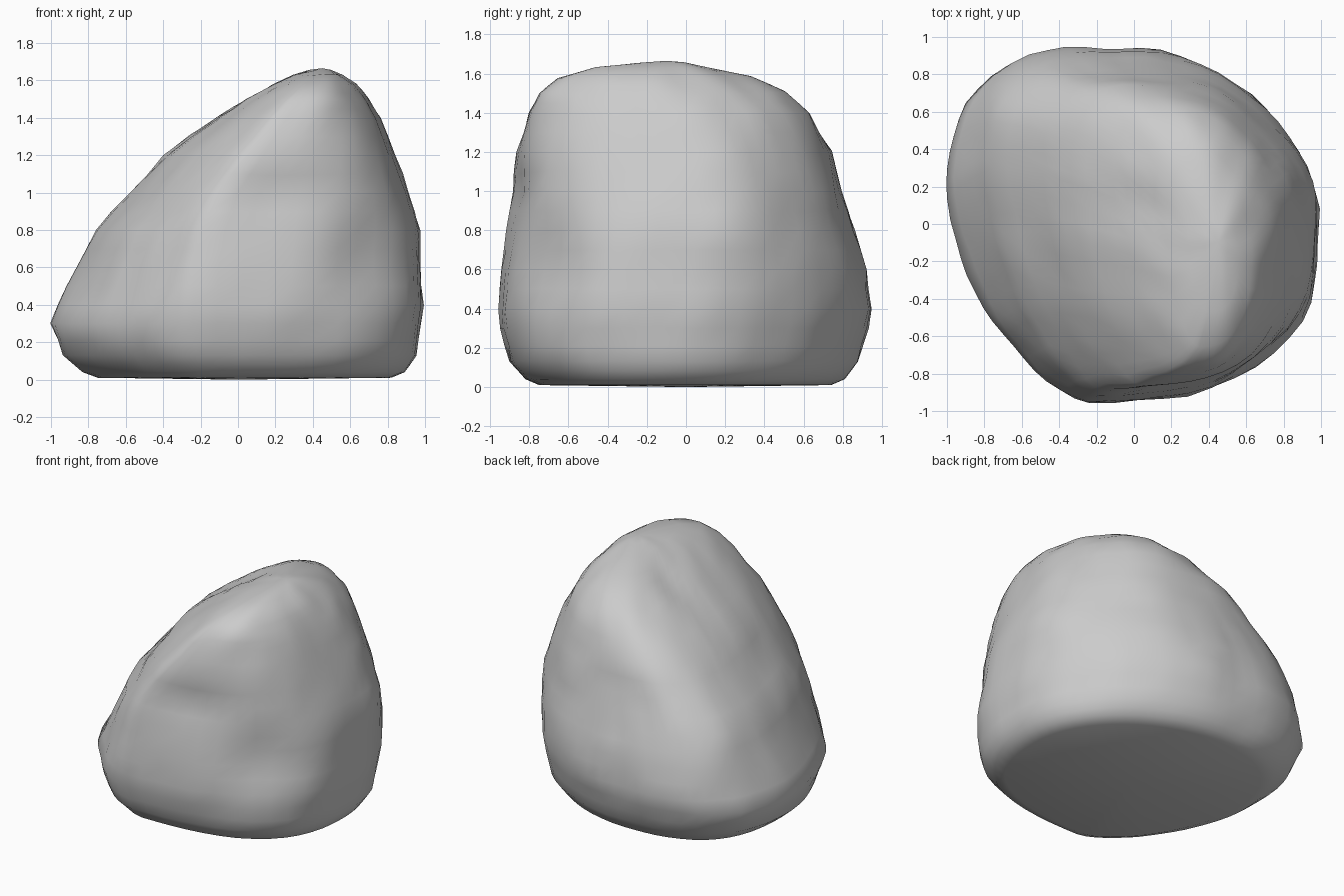
import bpy, bmesh, math
from mathutils import Vector, noise

if "Cube" in bpy.data.objects:
    bpy.data.objects.remove(bpy.data.objects["Cube"])

# Cross-sections: height, left, right, front, back,
# x of front tip, x of back tip, y of left tip, y of right tip
SECTIONS = [
    (0.01, -0.75, 0.82, -0.75, 0.74, -0.20, -0.08, 0.10, -0.03),
    (0.04, -0.83, 0.89, -0.82, 0.81, -0.20, -0.08, 0.10, -0.03),
    (0.13, -0.94, 0.95, -0.90, 0.88, -0.22, -0.08, 0.12, -0.03),
    (0.30, -1.01, 0.98, -0.945, 0.935, -0.24, -0.08, 0.13, -0.03),
    (0.40, -0.96, 0.99, -0.95, 0.95, -0.24, -0.08, 0.17, -0.02),
    (0.60, -0.86, 0.975, -0.94, 0.92, -0.23, -0.06, 0.25, 0.03),
    (0.80, -0.76, 0.97, -0.915, 0.86, -0.19, -0.02, 0.30, 0.06),
    (1.00, -0.58, 0.91, -0.885, 0.80, -0.11, 0.04, 0.30, 0.07),
    (1.20, -0.40, 0.84, -0.865, 0.74, 0.05, 0.10, 0.24, 0.05),
    (1.40, -0.11, 0.76, -0.80, 0.63, 0.20, 0.22, 0.14, 0.00),
    (1.50, 0.03, 0.70, -0.75, 0.50, 0.28, 0.31, 0.06, -0.05),
    (1.58, 0.18, 0.63, -0.66, 0.33, 0.35, 0.36, -0.04, -0.12),
    (1.63, 0.29, 0.56, -0.47, 0.15, 0.40, 0.40, -0.10, -0.14),
    (1.655, 0.38, 0.50, -0.25, 0.00, 0.44, 0.43, -0.10, -0.12),
]
SEGMENTS = 60

# Hollows and bulges: centre, radius, depth (positive pushes inward)
DENTS = [
    ((0.68, -0.72, 0.62), 0.22, 0.05),
    ((0.22, -0.90, 1.02), 0.18, 0.03),
    ((0.10, 0.05, 1.48), 0.14, 0.025),
    ((-0.30, 0.55, 1.05), 0.20, 0.01),
    ((0.70, 0.55, 0.95), 0.22, 0.02),
]


def section_at(z):
    for a, b in zip(SECTIONS, SECTIONS[1:]):
        if z <= b[0]:
            t = (z - a[0]) / (b[0] - a[0])
            return [p + (q - p) * t for p, q in zip(a, b)]
    return SECTIONS[-1]


def section_point(section, angle):
    """Four-cornered rounded outline with a different fullness per corner."""
    z, left, right, front, back, front_x, back_x, left_y, right_y = section
    c, s = math.cos(angle), math.sin(angle)
    h = min(1, z / 0.9)
    top = max(0, (z - 1.0) / 0.65)
    if c < 0:
        n = 2.55 + 0.6 * h if s > 0 else 1.56 - 0.1 * h + 0.3 * top
    else:
        n = 1.92 - 0.2 * top if s > 0 else 2.7 - 0.1 * top
    cx = back_x if s > 0 else front_x
    cy = right_y if c > 0 else left_y
    rx = right - cx if c > 0 else cx - left
    ry = back - cy if s > 0 else cy - front
    r = (abs(c) ** n + abs(s) ** n) ** (-1 / n)
    return Vector((cx + rx * r * c, cy + ry * r * s, z))


def weather(p):
    """Broad lumps, fine lumps and hollows, faded out at the flat base."""
    out = Vector((p.x - 0.15, p.y, (p.z - 0.6) * 0.8)).normalized()
    fade = min(1, p.z / 0.25)
    d = 0.012 * noise.noise(p * 2.6 + Vector((3, 1, 7)))
    d += 0.015 * noise.noise(p * 5.5 + Vector((9, 4, 2)))
    for centre, radius, depth in DENTS:
        d -= depth * math.exp(-((p - Vector(centre)).length / radius) ** 2)
    return p + out * d * fade


# Stone body lofted through the sections
heights = [s[0] for s in SECTIONS]
heights += [0.08, 0.21, 0.5, 0.7, 0.9, 1.1, 1.3, 1.45, 1.54]
bm = bmesh.new()
rings = []
for z in sorted(heights):
    sec = section_at(z)
    rings.append([bm.verts.new(weather(section_point(sec, math.tau * i / SEGMENTS)))
                  for i in range(SEGMENTS)])
for low, high in zip(rings, rings[1:]):
    for i in range(SEGMENTS):
        j = (i + 1) % SEGMENTS
        bm.faces.new((low[i], low[j], high[j], high[i]))

# Flat base and rounded summit
base = bm.verts.new((0, 0, 0.0))
summit = bm.verts.new((0.45, -0.1, 1.665))
for i in range(SEGMENTS):
    j = (i + 1) % SEGMENTS
    bm.faces.new((base, rings[0][j], rings[0][i]))
    bm.faces.new((summit, rings[-1][i], rings[-1][j]))
for f in bm.faces:
    f.smooth = True
mesh = bpy.data.meshes.new("boulder")
bm.to_mesh(mesh)
bm.free()
boulder = bpy.data.objects.new("boulder", mesh)
bpy.context.collection.objects.link(boulder)

stone = bpy.data.materials.new("grey stone")
stone.diffuse_color = (0.6, 0.6, 0.6, 1)
stone.use_nodes = True
stone.node_tree.nodes["Principled BSDF"].inputs["Base Color"].default_value = stone.diffuse_color
mesh.materials.append(stone)
